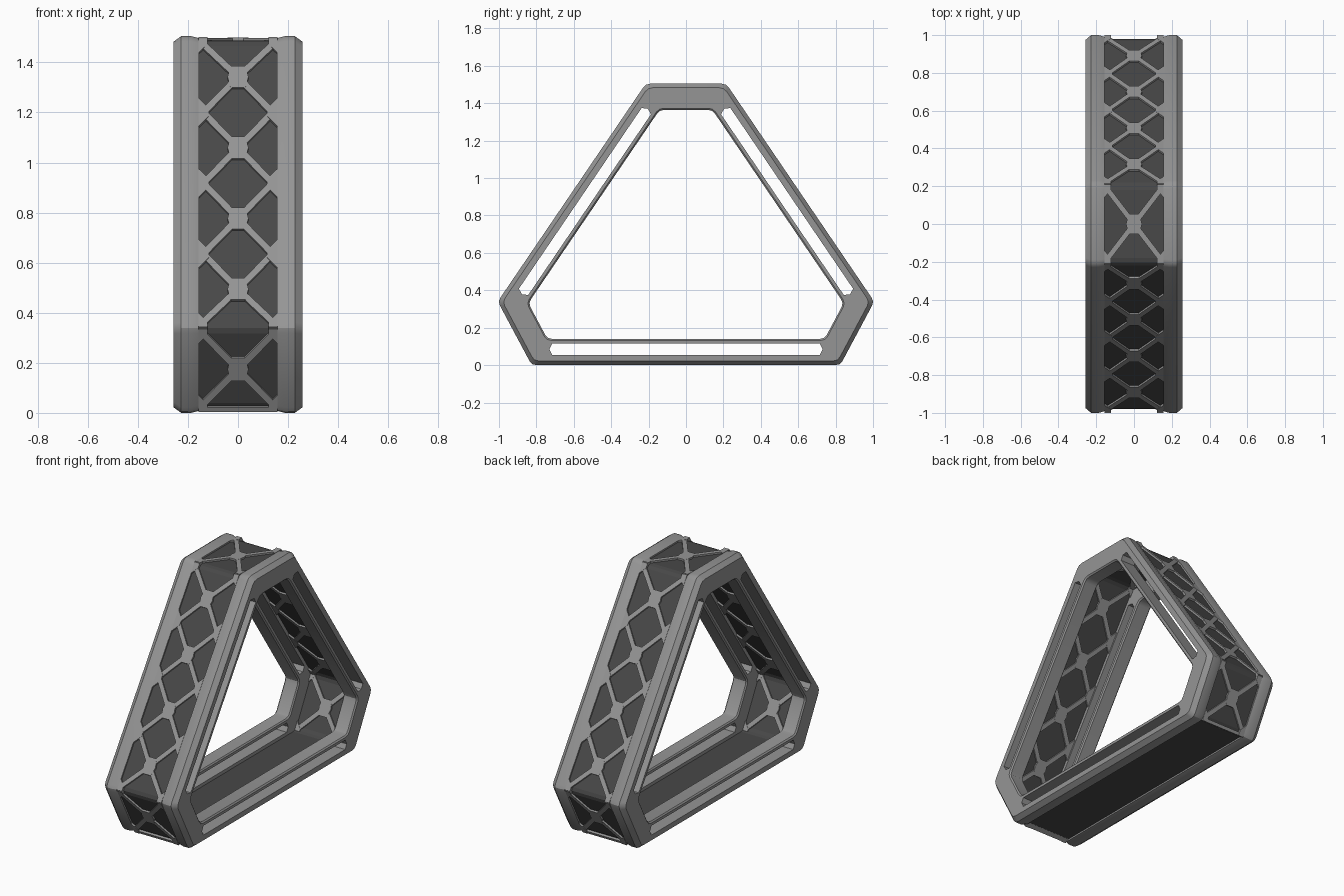
import bpy, bmesh, math
from mathutils import Vector

cube = bpy.data.objects.get("Cube")
if cube:
    bpy.data.objects.remove(cube, do_unlink=True)

# Six-sided outline in (y, z), counterclockwise from the floor
OUTLINE = [Vector(p) for p in ((-.825, 0), (.825, 0), (1.0065, .34),
                               (.215, 1.505), (-.215, 1.505), (-1.0065, .34))]
COUNT = len(OUTLINE)


def material(name, value):
    mat = bpy.data.materials.new(name)
    mat.use_nodes = True
    mat.diffuse_color = (value, value, value, 1)
    mat.node_tree.nodes["Principled BSDF"].inputs["Base Color"].default_value = (value, value, value, 1)
    return mat


FRAME_GREY = material("frame grey", .30)
PANEL_DARK = material("panel dark grey", .065)


def make_object(name, bm, mat):
    bmesh.ops.recalc_face_normals(bm, faces=bm.faces)
    mesh = bpy.data.meshes.new(name)
    bm.to_mesh(mesh)
    bm.free()
    mesh.materials.append(mat)
    obj = bpy.data.objects.new(name, mesh)
    bpy.context.collection.objects.link(obj)
    return obj


def activate(obj):
    bpy.ops.object.select_all(action='DESELECT')
    obj.select_set(True)
    bpy.context.view_layer.objects.active = obj


def edge_frame(i):
    """Start point, direction, inward normal and length of one outline side."""
    a, b = OUTLINE[i], OUTLINE[(i + 1) % COUNT]
    d = (b - a).normalized()
    return a, d, Vector((-d.y, d.x)), (b - a).length


def inset_loop(depth, cut=.025):
    """Outline moved inward, with softened corners."""
    points = []
    for i in range(COUNT):
        p, d0, n0, _ = edge_frame(i - 1 if i else COUNT - 1)
        p, d1, n1, _ = edge_frame(i)
        corner = p + (n0 + n1) * (depth / (1 + n0.dot(n1)))
        a, b = corner - d0 * cut, corner + d1 * cut
        points += [a, (a + 2 * corner + b) / 4, b]
    return points


def swept_ring(name, section, mat):
    """Closed (x, depth) section carried around the outline."""
    bm = bmesh.new()
    loops = [[bm.verts.new((x, p.x, p.y)) for p in inset_loop(depth)] for x, depth in section]
    for k, loop in enumerate(loops):
        nxt = loops[(k + 1) % len(loops)]
        for j in range(len(loop)):
            m = (j + 1) % len(loop)
            bm.faces.new((loop[j], loop[m], nxt[m], nxt[j]))
    return make_object(name, bm, mat)


def side_prism(bm, i, polygon, top, bottom):
    """Prism on one outline side from (x, along) points and two depths."""
    start, d, n, _ = edge_frame(i)
    rings = []
    for depth in (top, bottom):
        ring = []
        for x, t in polygon:
            p = start + d * t + n * depth
            ring.append(bm.verts.new((x, p.x, p.y)))
        rings.append(ring)
        bm.faces.new(ring)
    for j in range(len(polygon)):
        m = (j + 1) % len(polygon)
        bm.faces.new((rings[0][j], rings[0][m], rings[1][m], rings[1][j]))


def bar(bm, i, p, q, width=.028):
    p, q = Vector(p), Vector(q)
    d = (q - p).normalized()
    w = Vector((-d.y, d.x)) * width / 2
    side_prism(bm, i, [p - w, q - w, q + w, p + w], .007, .044)


def slot_cutter():
    """Long pointed slots through the floor and both slopes."""
    bm = bmesh.new()
    for i, margin in ((0, .095), (2, .105), (4, .105)):
        start, d, n, length = edge_frame(i)
        a, b = margin, length - margin
        shape = ((a + .015, .055), (a, .085), (a + .015, .115),
                 (b - .015, .115), (b, .085), (b - .015, .055))
        rings = []
        for x in (-.5, .5):
            pts = [start + d * t + n * depth for t, depth in shape]
            rings.append([bm.verts.new((x, p.x, p.y)) for p in pts])
            bm.faces.new(rings[-1])
        for j in range(6):
            m = (j + 1) % 6
            bm.faces.new((rings[0][j], rings[0][m], rings[1][m], rings[1][j]))
    cutter = make_object("slot_cutter", bm, FRAME_GREY)
    cutter.hide_render = True
    return cutter


# Bevelled side frames with long slots
SECTION = [(.156, .008), (.187, 0), (.227, 0), (.257, .022),
           (.257, .132), (.249, .14), (.163, .14), (.156, .132)]
cutter = slot_cutter()
for name, sign in (("left_side_frame", 1), ("right_side_frame", -1)):
    frame = swept_ring(name, [(sign * x, depth) for x, depth in SECTION], FRAME_GREY)
    mod = frame.modifiers.new("slots", 'BOOLEAN')
    mod.operation = 'DIFFERENCE'
    mod.solver = 'EXACT'
    mod.object = cutter
    activate(frame)
    bpy.ops.object.modifier_apply(modifier=mod.name)
    bpy.ops.object.shade_smooth_by_angle(angle=math.radians(32))
bpy.data.objects.remove(cutter, do_unlink=True)

# Thin dark skin between the frames
swept_ring("panel_skin", [(-.157, .018), (.157, .018), (.157, .034), (-.157, .034)], PANEL_DARK)


def lattice(name, i, crossings):
    """Row of crossed bars with hubs, edge gussets and corner tabs."""
    length = edge_frame(i)[3]
    first = .192
    step = (length - 2 * first) / max(crossings - 1, 1)
    nodes = [first + step * k for k in range(crossings)] if crossings > 1 else [length / 2]
    joints = [.035] + [(a + b) / 2 for a, b in zip(nodes, nodes[1:])] + [length - .035]
    bm = bmesh.new()
    for k, t in enumerate(nodes):
        side_prism(bm, i, [(-.03, t - .052), (.03, t - .052), (.042, t),
                           (.03, t + .052), (-.03, t + .052), (-.042, t)], .0065, .0445)
        for s in (-1, 1):
            bar(bm, i, (0, t), (s * .138, joints[k]))
            bar(bm, i, (0, t), (s * .138, joints[k + 1]))
    for s in (-1, 1):
        for t in joints[1:-1]:
            side_prism(bm, i, [(s * .157, t - .068), (s * .115, t - .018),
                               (s * .115, t + .018), (s * .157, t + .068)], .006, .045)
        for a, b, c in ((0, .035, .075), (length, length - .035, length - .075)):
            side_prism(bm, i, [(s * .157, a), (s * .122, a), (s * .122, b), (s * .157, c)],
                       .006, .045)
    return make_object(name, bm, FRAME_GREY)


lattice("back_lower_lattice", 1, 1)
lattice("back_slope_lattice", 2, 4)
lattice("top_lattice", 3, 1)
lattice("front_slope_lattice", 4, 4)
lattice("front_lower_lattice", 5, 1)

# Trim strips along both ends of the floor
bm = bmesh.new()
for i, a, b in ((1, 0, .02), (5, edge_frame(5)[3] - .02, edge_frame(5)[3])):
    side_prism(bm, i, [(-.157, a), (.157, a), (.157, b), (-.157, b)], .008, .043)
make_object("floor_end_trim", bm, FRAME_GREY)
